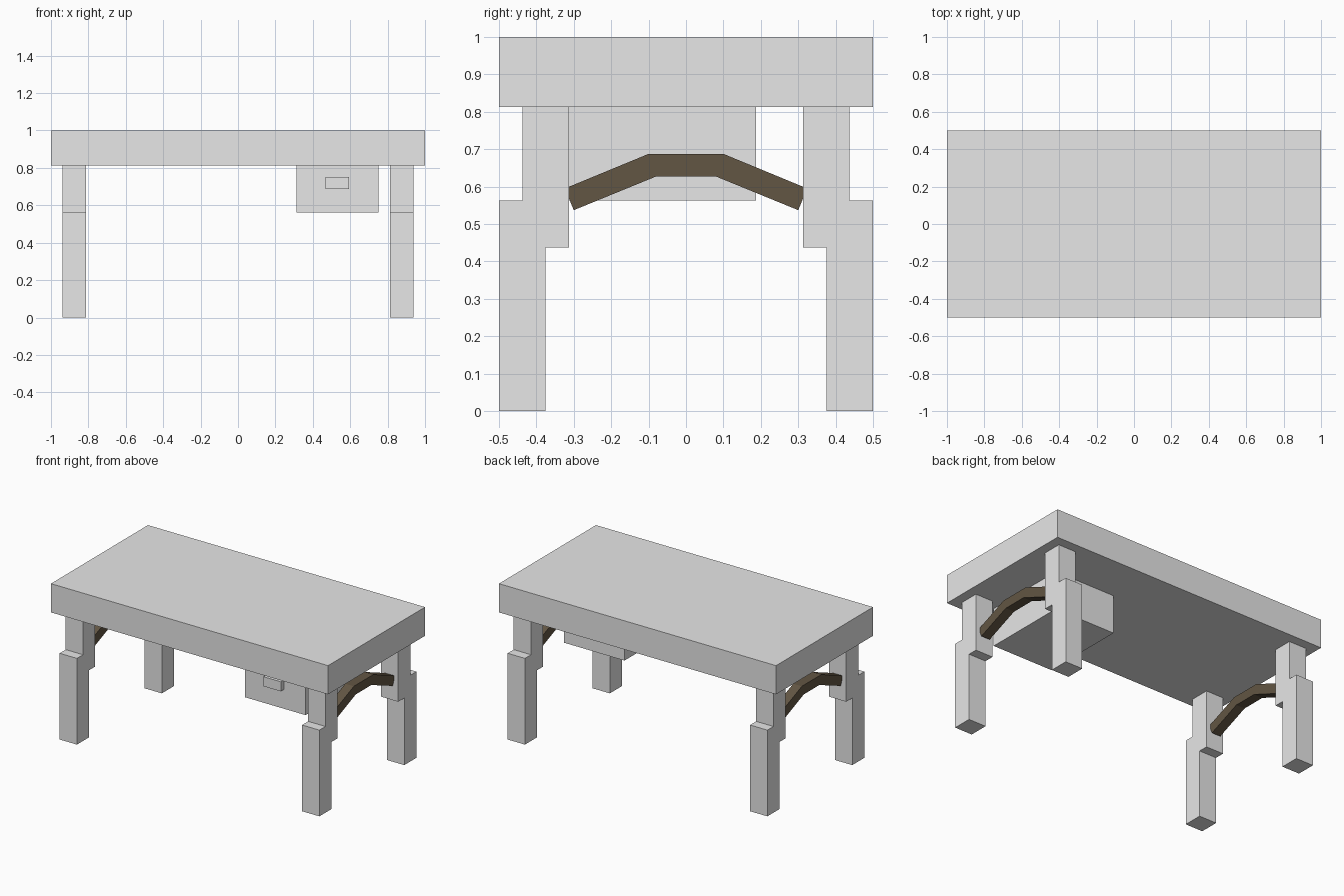
import bpy
import bmesh

cube = bpy.data.objects.get("Cube")
if cube:
    bpy.data.objects.remove(cube, do_unlink=True)


def make_material(name, rgb):
    mat = bpy.data.materials.new(name)
    mat.use_nodes = True
    mat.diffuse_color = (*rgb, 1)
    mat.node_tree.nodes["Principled BSDF"].inputs["Base Color"].default_value = (*rgb, 1)
    return mat


GREY = make_material("light grey", (0.8, 0.8, 0.8))
BROWN = make_material("dark brown", (0.123, 0.092, 0.057))


def extrude_profile(name, profile, x0, x1, mat):
    """Solid from a (y, z) outline swept from x0 to x1."""
    bm = bmesh.new()
    face = bm.faces.new([bm.verts.new((x0, y, z)) for y, z in profile])
    swept = bmesh.ops.extrude_face_region(bm, geom=[face])["geom"]
    verts = [v for v in swept if isinstance(v, bmesh.types.BMVert)]
    bmesh.ops.translate(bm, verts=verts, vec=(x1 - x0, 0, 0))
    bmesh.ops.recalc_face_normals(bm, faces=bm.faces)
    mesh = bpy.data.meshes.new(name)
    bm.to_mesh(mesh)
    bm.free()
    mesh.materials.append(mat)
    obj = bpy.data.objects.new(name, mesh)
    bpy.context.scene.collection.objects.link(obj)
    return obj


def box(name, x, y, z, mat):
    outline = [(y[0], z[0]), (y[1], z[0]), (y[1], z[1]), (y[0], z[1])]
    return extrude_profile(name, outline, x[0], x[1], mat)


# Thick slab top
box("table_top", (-1, 1), (-0.5, 0.5), (0.8125, 1), GREY)

# Stepped legs: outer foot post joined to a post set further in
LEG = [(-0.5, 0), (-0.375, 0), (-0.375, 0.4375), (-0.3125, 0.4375),
       (-0.3125, 0.8125), (-0.4375, 0.8125), (-0.4375, 0.5625), (-0.5, 0.5625)]

# Arched brace: one half outline, mirrored, with its ends set into the legs
HALF_TOP = [(0.324, 0.595), (0.1, 0.6875)]
HALF_BOTTOM = [(0.08, 0.627), (0.3, 0.537)]
BRACE = (HALF_TOP + [(-y, z) for y, z in reversed(HALF_TOP)]
         + [(-y, z) for y, z in reversed(HALF_BOTTOM)] + HALF_BOTTOM)

for side, sx in (("left", 1), ("right", -1)):
    for end, sy in (("front", 1), ("back", -1)):
        extrude_profile(f"{end}_{side}_leg", [(y * sy, z) for y, z in LEG],
                        sx * 0.8125, sx * 0.9375, GREY)
    extrude_profile(f"{side}_brace", BRACE, sx * 0.84375, sx * 0.90625, BROWN)

# Drawer hung under the top, with its pull
box("drawer", (0.3125, 0.75), (-0.375, 0.1875), (0.5625, 0.8125), GREY)
box("drawer_pull", (0.46875, 0.59375), (-0.40625, -0.375), (0.6875, 0.75), GREY)
